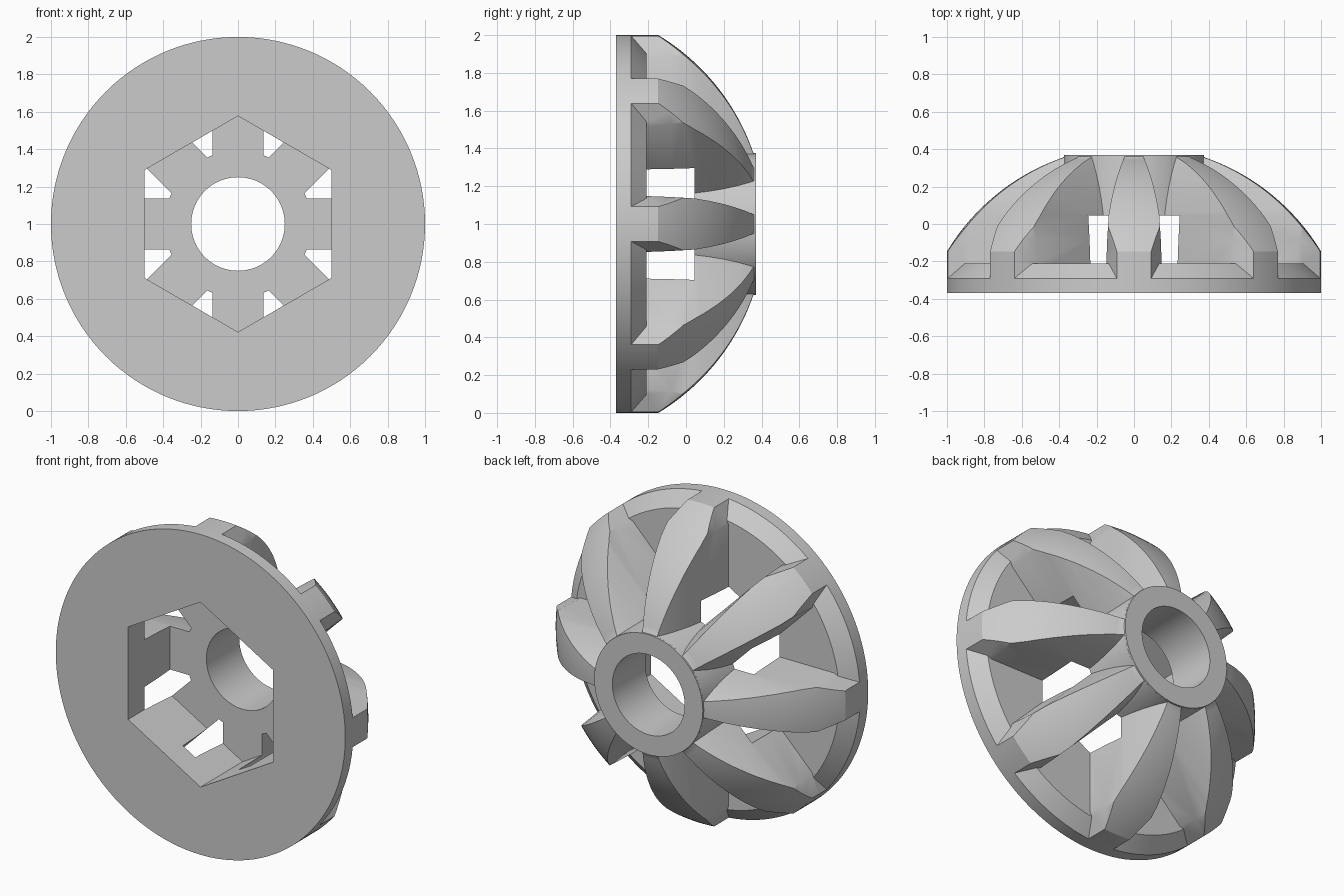
import bpy, bmesh, math
from mathutils import Matrix

if "Cube" in bpy.data.objects:
    bpy.data.objects.remove(bpy.data.objects["Cube"], do_unlink=True)

SEGMENTS = 128
RIBS = 8


def finish(bm, name):
    bmesh.ops.recalc_face_normals(bm, faces=bm.faces)
    mesh = bpy.data.meshes.new(name)
    bm.to_mesh(mesh)
    bm.free()
    obj = bpy.data.objects.new(name, mesh)
    bpy.context.collection.objects.link(obj)
    return obj


def bridge(bm, rings):
    """Join consecutive rings of vertices with quads."""
    for a, b in zip(rings, rings[1:]):
        n = len(a)
        for i in range(n):
            j = (i + 1) % n
            bm.faces.new((a[i], a[j], b[j], b[i]))


def revolve(name, profile, closed=False):
    """Turn (radius, height) points about the local z axis."""
    bm = bmesh.new()
    rings = []
    for r, h in profile:
        rings.append([bm.verts.new((r * math.cos(t), r * math.sin(t), h))
                      for t in (math.tau * i / SEGMENTS for i in range(SEGMENTS))])
    bridge(bm, rings + rings[:1] if closed else rings)
    if not closed:
        bm.faces.new(rings[0])
        bm.faces.new(rings[-1])
    return finish(bm, name)


def prism(name, sides, radius, low, high):
    bm = bmesh.new()
    bmesh.ops.create_cone(bm, cap_ends=True, segments=sides, radius1=radius,
                          radius2=radius, depth=high - low,
                          matrix=Matrix.Translation((0, 0, (low + high) / 2)))
    return finish(bm, name)


def subtract(target, cutter):
    mod = target.modifiers.new("cut", "BOOLEAN")
    mod.operation = "DIFFERENCE"
    mod.solver = "EXACT"
    mod.object = cutter
    bpy.context.view_layer.objects.active = target
    bpy.ops.object.modifier_apply(modifier=mod.name)
    bpy.data.objects.remove(cutter, do_unlink=True)


def rib_bars():
    """Radial bars, thinner towards the top and pinched at the rim."""
    bm = bmesh.new()
    sections = [(-0.6, 0.148), (-0.21, 0.148), (-0.08, 0.143), (0.05, 0.135),
                (0.13, 0.121), (0.2, 0.105), (0.26, 0.088), (0.31, 0.071),
                (0.36, 0.05), (0.6, 0.045)]
    for k in range(RIBS):
        turn = Matrix.Rotation(math.tau * k / RIBS, 3, "Z")
        rings = []
        for h, w in sections:
            knee = 1 - (w - 0.09) / 0.47
            outline = [(0.36, -w), (knee, -w), (1.1, -0.043),
                       (1.1, 0.043), (knee, w), (0.36, w)]
            ring = []
            for x, y in outline:
                v = bm.verts.new((x, y, h))
                v.co = turn @ v.co
                ring.append(v)
            rings.append(ring)
        bridge(bm, rings)
        bm.faces.new(rings[0])
        bm.faces.new(rings[-1])
    return finish(bm, "rib_bars")


# Domed blank: base disc, spherical shoulder and raised hub face
start, end, centre = -0.147, 0.355, -0.748
big = math.hypot(1, start - centre)
dome = []
for i in range(1, 25):
    a0 = math.asin((start - centre) / big)
    a1 = math.asin((end - centre) / big)
    a = a0 + (a1 - a0) * i / 24
    dome.append((big * math.cos(a), centre + big * math.sin(a)))
body = revolve("ribbed_dome_knob", [(1, -0.37), (1, start)] + dome
               + [(0.375, 0.36), (0.375, 0.37)])

# Gaps between the ribs, with a bevelled rim and a slightly tapered hub
gaps = revolve("gap_cutter", [(0.405, -0.21), (0.913, -0.21), (1.086, -0.37),
                              (1.2, -0.37), (1.2, 0.5), (0.368, 0.5)], closed=True)
subtract(gaps, rib_bars())
subtract(body, gaps)

# Hexagonal socket in the front and the round bore
subtract(body, prism("socket_cutter", 6, 0.5 / math.cos(math.pi / 6), -0.6, 0.045))
subtract(body, prism("bore_cutter", 96, 0.25, -0.7, 0.7))

# Hexagon points must lie left and right
body.data.transform(Matrix.Translation((0, 0, 1)) @ Matrix.Rotation(-math.pi / 2, 4, "X"))

# Grey finish
grey = bpy.data.materials.new("plain_grey")
grey.use_nodes = True
colour = (0.6, 0.6, 0.6, 1)
grey.diffuse_color = colour
grey.node_tree.nodes["Principled BSDF"].inputs["Base Color"].default_value = colour
body.data.materials.clear()
body.data.materials.append(grey)

bpy.ops.object.select_all(action="DESELECT")
body.select_set(True)
bpy.context.view_layer.objects.active = body
bpy.ops.object.shade_smooth_by_angle(angle=math.radians(30))
